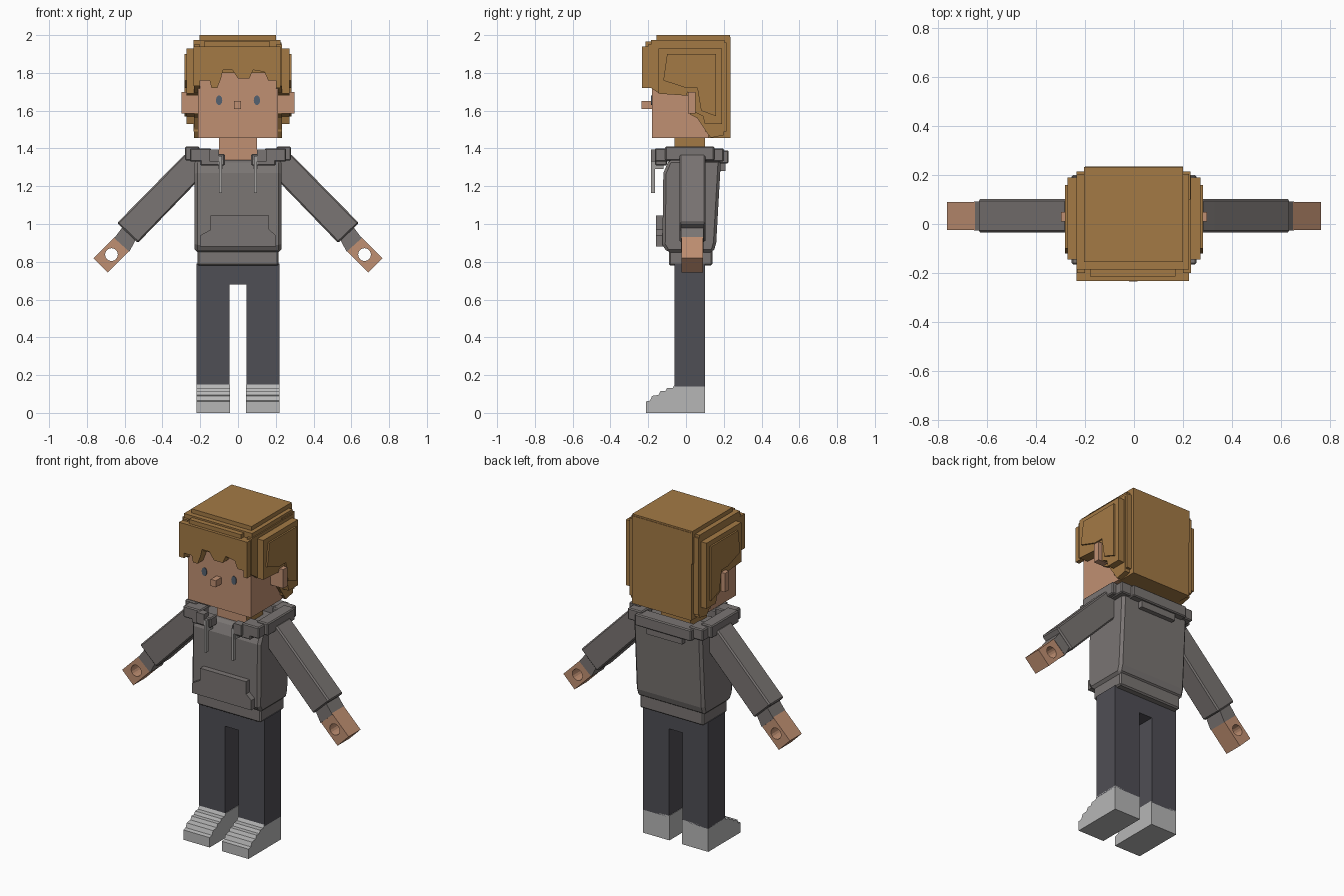
import bpy, bmesh, math

cube = bpy.data.objects.get("Cube")
if cube:
    bpy.data.objects.remove(cube, do_unlink=True)


def material(name, r, g, b):
    m = bpy.data.materials.new(name)
    m.use_nodes = True
    m.diffuse_color = (r, g, b, 1)
    m.node_tree.nodes["Principled BSDF"].inputs["Base Color"].default_value = (r, g, b, 1)
    return m


skin = material("skin", 0.53, 0.28, 0.17)
hair = material("golden brown hair", 0.37, 0.195, 0.06)
grey = material("grey cloth", 0.195, 0.178, 0.172)
dark = material("dark trousers", 0.078, 0.077, 0.09)
pale = material("pale grey shoes", 0.47, 0.47, 0.47)
cord = material("cord grey", 0.36, 0.35, 0.34)
blue = material("eye blue grey", 0.09, 0.12, 0.16)


def finish(name, bm, mat, bevel=0):
    bmesh.ops.recalc_face_normals(bm, faces=bm.faces)
    mesh = bpy.data.meshes.new(name)
    bm.to_mesh(mesh)
    bm.free()
    ob = bpy.data.objects.new(name, mesh)
    bpy.context.collection.objects.link(ob)
    mesh.materials.append(mat)
    if bevel:
        mod = ob.modifiers.new("chamfer", 'BEVEL')
        mod.width, mod.segments = bevel, 1
        mod.limit_method, mod.angle_limit = 'ANGLE', math.radians(50)
    return ob


def prism(name, pts, axis, lo, hi, mat, bevel=0, side=1):
    """Extrude a profile along x (profile y,z) or along y (profile x,z)."""
    bm = bmesh.new()
    ends = []
    for d in (lo, hi):
        loop = [(d, a, b) if axis == 'x' else (a, d, b) for a, b in pts]
        ends.append([bm.verts.new((x * side, y, z)) for x, y, z in loop])
        bm.faces.new(ends[-1])
    n = len(pts)
    for i in range(n):
        j = (i + 1) % n
        bm.faces.new((ends[0][i], ends[0][j], ends[1][j], ends[1][i]))
    return finish(name, bm, mat, bevel)


def box(name, x, y, z, mat, bevel=0, side=1):
    pts = [(y[0], z[0]), (y[1], z[0]), (y[1], z[1]), (y[0], z[1])]
    return prism(name, pts, 'x', x[0], x[1], mat, bevel, side)


def holed_block(name, centre, along, across, y0, y1, hole, mat, side):
    """Block tilted 45 degrees with a round hole from front to back."""
    bm = bmesh.new()
    k, n = math.sqrt(0.5), 16
    loops = []
    for y, inner in ((y0, 0), (y0, 1), (y1, 1), (y1, 0)):
        loop = []
        for i in range(n):
            c, s = math.cos(math.tau * i / n), math.sin(math.tau * i / n)
            m = max(abs(c), abs(s))
            u, v = (c * hole, s * hole) if inner else (c / m * along, s / m * across)
            x, z = centre[0] + k * (u + v), centre[1] + k * (v - u)
            loop.append(bm.verts.new((x * side, y, z)))
        loops.append(loop)
    for a in range(4):
        p, q = loops[a], loops[(a + 1) % 4]
        for i in range(n):
            j = (i + 1) % n
            bm.faces.new((p[i], p[j], q[j], q[i]))
    return finish(name, bm, mat)


# Trousers and waistband
prism("trousers", [(-.22, .14), (-.045, .14), (-.045, .68), (.045, .68), (.045, .14),
                   (.22, .14), (.22, .79), (-.22, .79)], 'y', -.06, .1, dark)
box("waistband", (-.215, .215), (-.09, .14), (.78, .87), grey, .008)

# Hooded top with front pocket
prism("torso", [(-.1, .85), (-.125, .89), (-.12, 1.27), (-.09, 1.34), (.185, 1.34),
                (.16, .9), (.145, .85)], 'x', -.23, .23, grey, .015)
prism("pocket", [(-.2, .88), (.2, .88), (.2, .94), (.165, .97), (.165, 1.045),
                 (-.145, 1.045), (-.145, .97), (-.2, .94)], 'y', -.158, -.11, grey)
box("hood_back", (-.19, .19), (.14, .225), (1.32, 1.39), grey, .006)
box("hood_back_drop", (-.12, .12), (.15, .21), (1.28, 1.35), grey)

# Head: face, nose and neck
box("head", (-.213, .213), (-.18, .12), (1.456, 1.85), skin)
box("nose", (-.02, .015), (-.235, -.17), (1.61, 1.65), skin)
neck = box("neck", (-.1, .1), (-.06, .1), (1.3, 1.47), skin)
neck.data.materials.append(hair)
for f in neck.data.polygons:
    f.material_index = 0 if f.normal.y < -.5 else 1

# Hair cap in stepped layers
box("hair_crown", (-.205, .2), (-.155, .232), (1.8, 2), hair)
box("hair_crown_step", (-.235, .225), (-.185, .205), (1.8, 1.975), hair)
box("hair_back", (-.2, .2), (.1, .235), (1.456, 1.99), hair)
box("hair_back_step", (-.235, .23), (.1, .215), (1.49, 1.96), hair)
box("hair_front_top", (-.18, .17), (-.215, -.1), (1.8, 1.965), hair)
prism("fringe", [(-.235, 1.94), (-.235, 1.73), (-.2, 1.73), (-.2, 1.76), (-.15, 1.76),
                 (-.14, 1.72), (-.11, 1.72), (-.09, 1.77), (-.08, 1.815), (-.03, 1.815),
                 (0, 1.77), (.06, 1.77), (.08, 1.815), (.14, 1.805), (.16, 1.76),
                 (.2, 1.76), (.2, 1.72), (.225, 1.72), (.225, 1.94)],
      'y', -.233, -.165, hair)

for side, label in ((1, "left_"), (-1, "right_")):
    # Side hair with a stepped lower edge
    prism(label + "side_hair", [(-.145, 1.93), (-.145, 1.69), (0, 1.68), (.01, 1.7),
                                (.05, 1.7), (.05, 1.59), (.09, 1.57), (.1, 1.53),
                                (.19, 1.53), (.19, 1.93)], 'x', .2, .272, hair, side=side)
    prism(label + "side_hair_outer", [(-.1, 1.9), (-.12, 1.76), (0, 1.72), (.06, 1.72),
                                      (.08, 1.6), (.16, 1.57), (.16, 1.9)],
          'x', .26, .282, hair, side=side)
    prism(label + "temple_hair", [(-.2, 1.95), (-.2, 1.73), (-.14, 1.69), (.02, 1.68),
                                  (.02, 1.58), (.06, 1.56), (.1, 1.5), (.13, 1.456),
                                  (.2, 1.47), (.2, 1.95)], 'x', .2, .232, hair, side=side)
    # Ears and eyes
    box(label + "ear", (.2, .298), (.01, .05), (1.585, 1.7), skin, side=side)
    eye = [(.1 + .017 * math.cos(math.tau * i / 12), 1.655 + .026 * math.sin(math.tau * i / 12))
           for i in range(12)]
    prism(label + "eye", eye, 'y', -.184, -.178, blue, side=side)

    # Hood rim and drawstring
    box(label + "hood_front", (.07, .2), (-.165, -.1), (1.31, 1.37), grey, .006, side)
    box(label + "hood_tab", (.1, .15), (-.185, -.14), (1.33, 1.395), grey, side=side)
    box(label + "hood_front_corner", (.14, .255), (-.165, -.08), (1.33, 1.4), grey, .006, side)
    box(label + "hood_side", (.205, .28), (-.11, .15), (1.335, 1.41), grey, .006, side)
    box(label + "hood_back_corner", (.16, .255), (.1, .2), (1.33, 1.4), grey, .006, side)
    box(label + "drawstring", (.085, .1), (-.185, -.165), (1.165, 1.36), cord, side=side)
    box(label + "drawstring_knot", (.083, .102), (-.17, -.12), (1.29, 1.34), cord, side=side)

    # Sleeve, cuff and hand
    prism(label + "sleeve", [(.2, 1.24), (.2, 1.365), (.285, 1.365), (.33, 1.32), (.64, 1.005),
                             (.53, .9), (.235, 1.205)], 'y', -.035, .102, grey, .008, side)
    prism(label + "cuff", [(.61, .985), (.655, .925), (.575, .853), (.54, .92)],
          'y', -.026, .092, grey, side=side)
    holed_block(label + "hand", (.67, .838), .08, .053, -.025, .09, .034, skin, side)

    # Shoe with a stepped instep
    prism(label + "shoe", [(.1, 0), (.1, .15), (-.06, .15), (-.07, .132), (-.1, .132),
                           (-.11, .115), (-.135, .115), (-.145, .095), (-.18, .09),
                           (-.19, .065), (-.213, .06), (-.213, 0)],
          'x', .042, .22, pale, side=side)
